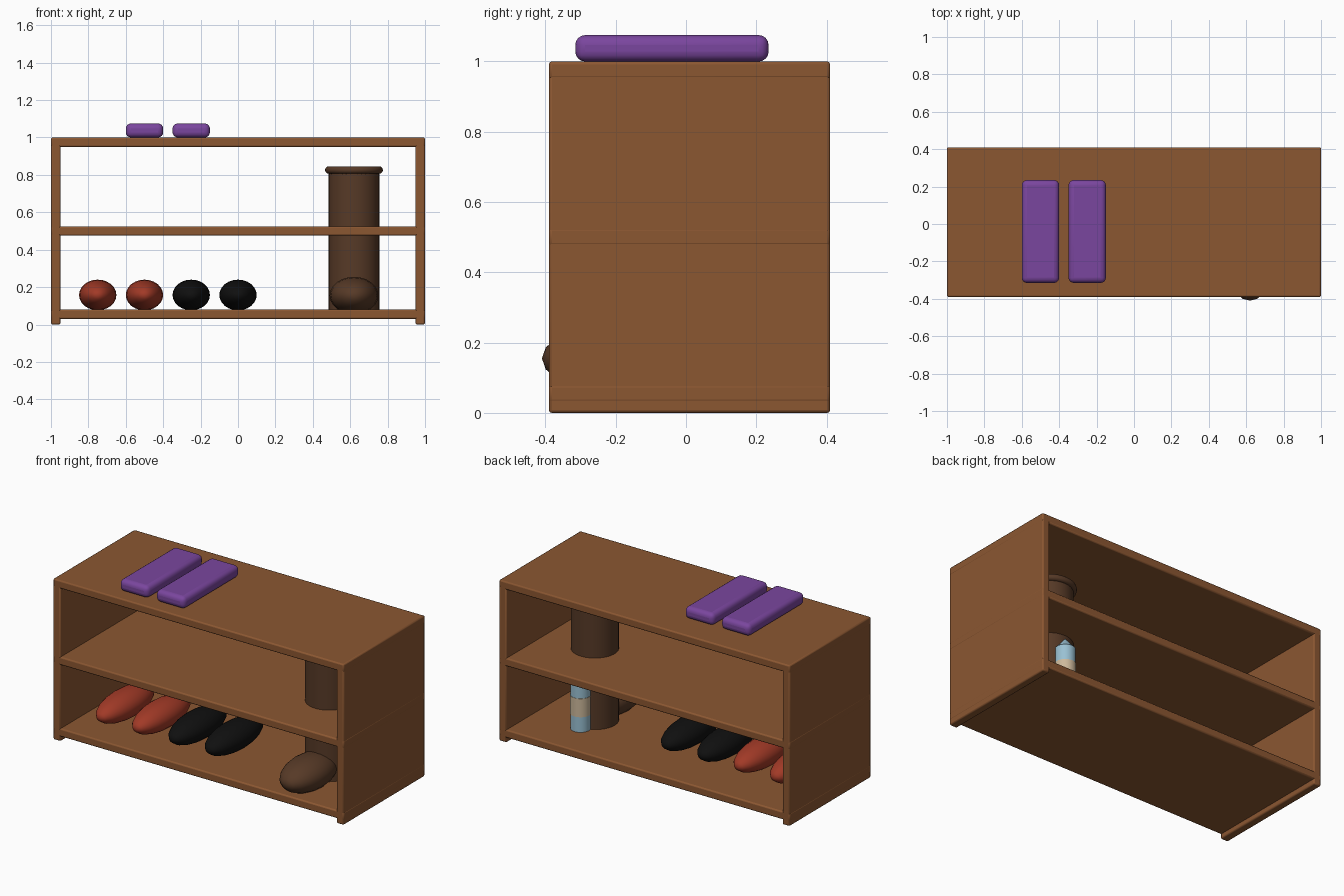
import bpy, math

if "Cube" in bpy.data.objects:
    bpy.data.objects.remove(bpy.data.objects["Cube"])

def mat(name, rgb):
    m = bpy.data.materials.new(name)
    m.diffuse_color = (*rgb, 1)
    m.use_nodes = True
    m.node_tree.nodes["Principled BSDF"].inputs["Base Color"].default_value = m.diffuse_color
    return m

WOOD = mat("brown wood", (0.26, 0.095, 0.031))
RED = mat("brick red", (0.36, 0.042, 0.02))
BLACK = mat("black", (0.005, 0.005, 0.005))
BOOT = mat("dark brown leather", (0.095, 0.042, 0.02))
PURPLE = mat("purple", (0.195, 0.061, 0.342))
BLUE = mat("light blue", (0.32, 0.53, 0.65))
CREAM = mat("cream", (0.61, 0.485, 0.33))

def finish(name, m):
    o = bpy.context.object
    o.name = name
    o.data.materials.append(m)
    bpy.ops.object.transform_apply(location=False, rotation=True, scale=True)
    bpy.ops.object.shade_smooth_by_angle(angle=math.radians(40))
    return o

def box(name, loc, size, m, bevel, segs=2):
    bpy.ops.mesh.primitive_cube_add(size=1, location=loc)
    bpy.context.object.scale = size
    o = finish(name, m)
    b = o.modifiers.new("bevel", 'BEVEL')
    b.width, b.segments = bevel, segs
    return o

def cylinder(name, x, y, z0, z1, r, m, r2=None):
    bpy.ops.mesh.primitive_cone_add(vertices=32, radius1=r, radius2=r if r2 is None else r2,
                                    depth=z1 - z0, location=(x, y, (z0 + z1) / 2))
    return finish(name, m)

def ellipsoid(name, loc, radii, m):
    # poles point along y, the length of the shoe
    bpy.ops.mesh.primitive_uv_sphere_add(segments=24, ring_count=10, radius=1, location=loc)
    o = bpy.context.object
    o.scale = (radii[0], radii[2], radii[1])
    o.rotation_euler = (math.pi / 2, 0, 0)
    return finish(name, m)

# Rack: two side panels and three boards, open front and back
YC, DEPTH = 0.01, 0.8
for side, s in (("left", -1), ("right", 1)):
    box(side + "_side_panel", (s * 0.974, YC, 0.495), (0.05, DEPTH, 0.99), WOOD, 0.008)
for name, z in (("bottom_shelf", 0.055), ("middle_shelf", 0.5), ("top_board", 0.975)):
    box(name, (0, YC, z), (2, DEPTH, 0.05), WOOD, 0.008)

# Shoes on the bottom shelf
for i, (x, m) in enumerate(((-0.75, RED), (-0.5, RED), (-0.25, BLACK), (0, BLACK))):
    ellipsoid(f"shoe_{i + 1}", (x, -0.04, 0.158), (0.1, 0.25, 0.082), m)

# Slippers on top
for side, x in (("left", -0.5), ("right", -0.25)):
    box(side + "_slipper", (x, -0.04, 1.0375), (0.2, 0.55, 0.075), PURPLE, 0.028, 4)

# Tall boot passing through the middle shelf
BX = 0.62
cylinder("boot_shaft", BX, 0.01, 0.07, 0.825, 0.136, BOOT)
ellipsoid("boot_foot", (BX, -0.19, 0.155), (0.13, 0.22, 0.1), BOOT)
bpy.ops.mesh.primitive_torus_add(location=(BX, 0.01, 0.826), major_radius=0.135, minor_radius=0.02,
                                 major_segments=40, minor_segments=12)
finish("boot_rim", BOOT)

# Bottle behind the boot
BY = 0.15
cylinder("bottle_body", BX, BY, 0.08, 0.385, 0.058, BLUE)
cylinder("bottle_label", BX, BY, 0.175, 0.29, 0.06, CREAM)
cylinder("bottle_tip", BX, BY, 0.385, 0.447, 0.056, BLUE, 0.004)
